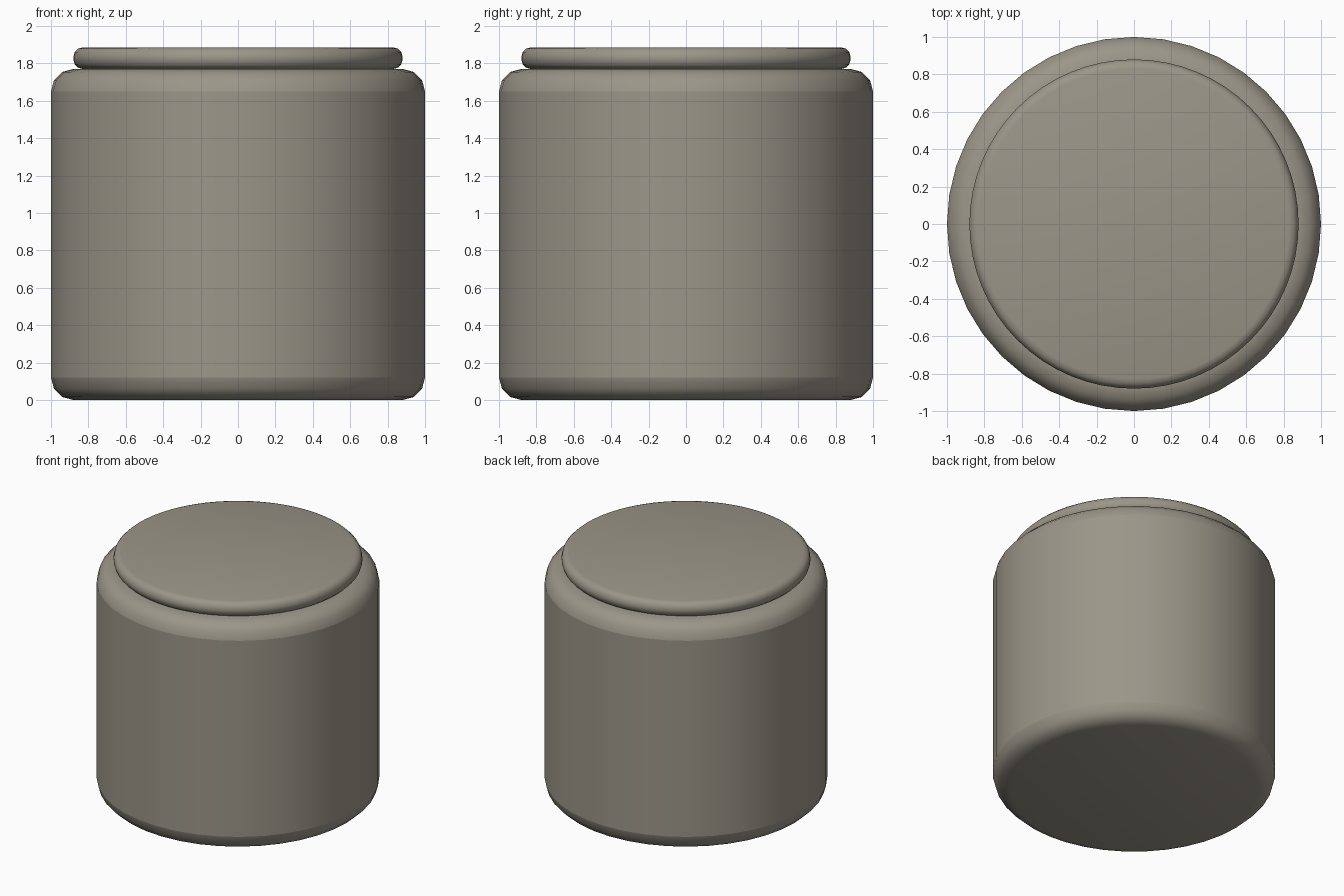
import bpy
from math import radians

if "Cube" in bpy.data.objects:
    bpy.data.objects.remove(bpy.data.objects["Cube"])


# Dark warm grey
grey = bpy.data.materials.new("warm_grey")
grey.diffuse_color = (0.33, 0.305, 0.25, 1)
grey.use_nodes = True
grey.node_tree.nodes["Principled BSDF"].inputs["Base Color"].default_value = grey.diffuse_color


def rounded_disc(name, radius, z0, z1, sides, bevel, segments, crease=False):
    """Upright cylinder with rounded rims, standing from z0 to z1."""
    bpy.ops.mesh.primitive_cylinder_add(
        vertices=sides, radius=radius, depth=z1 - z0,
        location=(0, 0, (z0 + z1) / 2))
    obj = bpy.context.object
    obj.name = name
    mod = obj.modifiers.new("rounded_rims", 'BEVEL')
    mod.width = bevel
    mod.segments = segments
    mod.limit_method = 'ANGLE'
    mod.angle_limit = radians(40)
    bpy.ops.object.modifier_apply(modifier=mod.name)
    bpy.ops.object.shade_smooth_by_angle(angle=radians(50))
    obj.data.materials.append(grey)
    if crease:
        # Keep a crisp line where the straight wall meets each rounded rim
        wall = (z1 - z0) / 2 - bevel
        verts = obj.data.vertices
        for edge in obj.data.edges:
            zs = [verts[i].co.z for i in edge.vertices]
            if abs(zs[0] - zs[1]) < 1e-4 and abs(abs(zs[0]) - wall) < 1e-3:
                edge.use_edge_sharp = True
    return obj


# Jar body with softly rounded top and bottom rims
rounded_disc("jar_body", 1.0, 0.0, 1.77, 40, 0.12, 3, crease=True)

# Thin lid resting on the body
rounded_disc("jar_lid", 0.88, 1.77, 1.885, 64, 0.05, 3)
